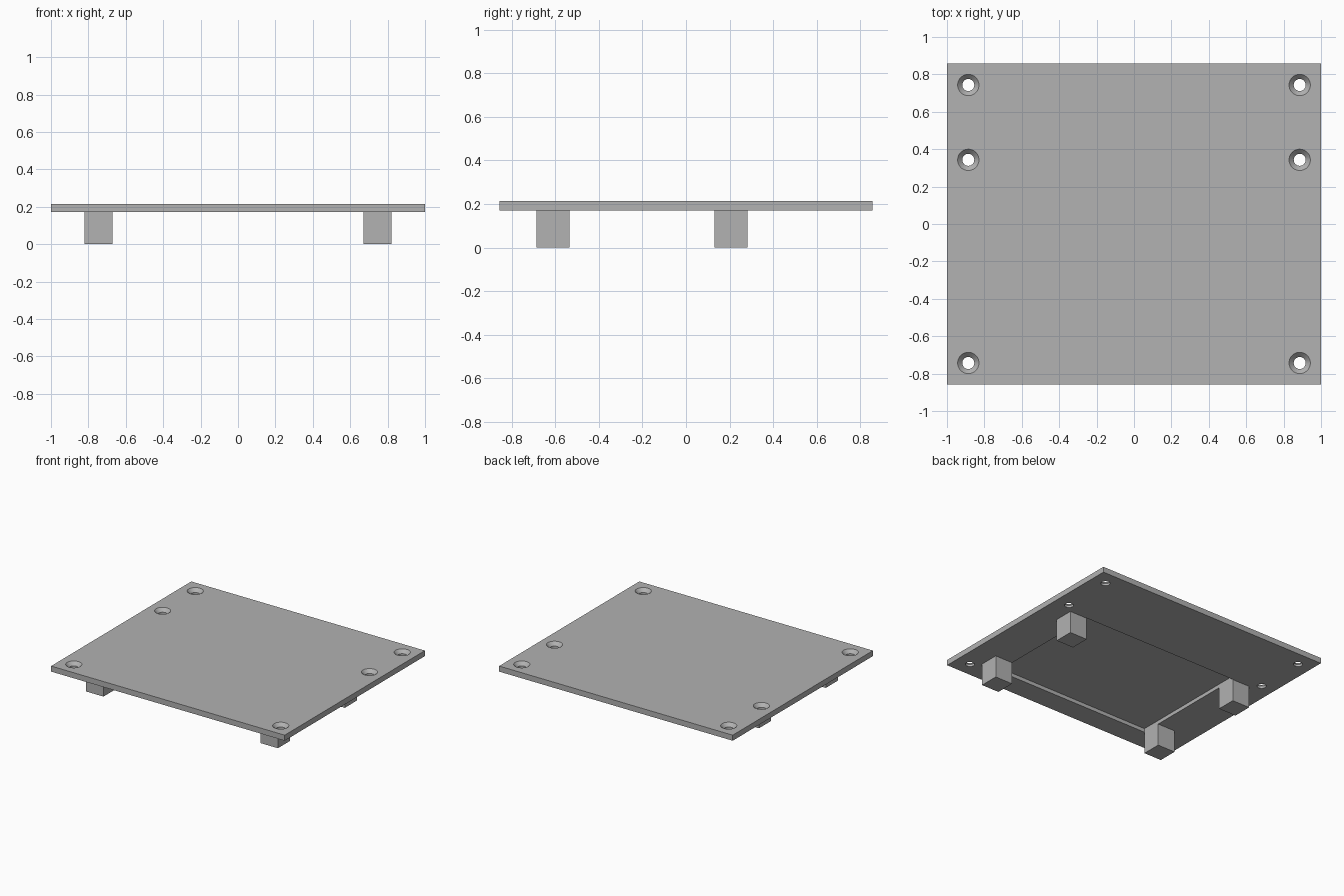
import bpy
import bmesh
from math import cos, sin, pi, radians

PLATE_BOTTOM, PLATE_TOP = 0.171, 0.214

cube = bpy.data.objects.get("Cube")
if cube:
    bpy.data.objects.remove(cube, do_unlink=True)

grey = bpy.data.materials.new("mid grey")
grey.use_nodes = True
grey.diffuse_color = (0.445, 0.445, 0.445, 1)
grey.node_tree.nodes["Principled BSDF"].inputs["Base Color"].default_value = grey.diffuse_color


def finish(name, bm):
    """Turn a bmesh into a grey object."""
    bmesh.ops.recalc_face_normals(bm, faces=bm.faces)
    mesh = bpy.data.meshes.new(name)
    bm.to_mesh(mesh)
    bm.free()
    mesh.materials.append(grey)
    obj = bpy.data.objects.new(name, mesh)
    bpy.context.collection.objects.link(obj)
    return obj


def box(name, x, y, z):
    """Box from (low, high) ranges on each axis."""
    bm = bmesh.new()
    bmesh.ops.create_cube(bm, size=1)
    for v in bm.verts:
        v.co = [r[0] if c < 0 else r[1] for c, r in zip(v.co, (x, y, z))]
    return finish(name, bm)


def turned(name, x, y, profile, sides=48):
    """Closed solid of revolution from (radius, height) pairs."""
    bm = bmesh.new()
    rings = [[bm.verts.new((x + r * cos(2 * pi * i / sides), y + r * sin(2 * pi * i / sides), z))
              for i in range(sides)] for r, z in profile]
    for low, high in zip(rings, rings[1:]):
        for i in range(sides):
            j = (i + 1) % sides
            bm.faces.new((low[i], low[j], high[j], high[i]))
    bm.faces.new(rings[0])
    bm.faces.new(rings[-1])
    return finish(name, bm)


def cut(target, cutter):
    """Subtract the cutter and discard it."""
    cutter.hide_render = True
    mod = target.modifiers.new("cut", "BOOLEAN")
    mod.operation = "DIFFERENCE"
    mod.solver = "EXACT"
    mod.object = cutter
    bpy.context.view_layer.objects.active = target
    bpy.ops.object.modifier_apply(modifier=mod.name)
    bpy.data.objects.remove(cutter, do_unlink=True)


# Plate with a shallow pocket underneath
plate = box("cover_plate", (-1, 1), (-0.857, 0.857), (PLATE_BOTTOM, PLATE_TOP))
cut(plate, box("pocket_cutter", (-0.672, 0.672), (-0.686, 0.284), (0.1, PLATE_BOTTOM + 0.0285)))

# Countersunk screw holes along both sides
countersink = [(0.032, 0.1), (0.032, PLATE_TOP - 0.026), (0.057, PLATE_TOP), (0.057, 0.3)]
for x in (-0.886, 0.886):
    for y in (-0.743, 0.343, 0.743):
        cut(plate, turned("hole_cutter", x, y, countersink))

bpy.ops.object.select_all(action="DESELECT")
plate.select_set(True)
bpy.context.view_layer.objects.active = plate
bpy.ops.object.shade_smooth_by_angle(angle=radians(30))

# Four square feet
for side, sx in (("left", 1), ("right", -1)):
    for end, y in (("front", -0.611), ("back", 0.207)):
        x = sx * 0.747
        box(f"{end}_{side}_foot", (x - 0.075, x + 0.075), (y - 0.075, y + 0.075), (0, PLATE_BOTTOM))
